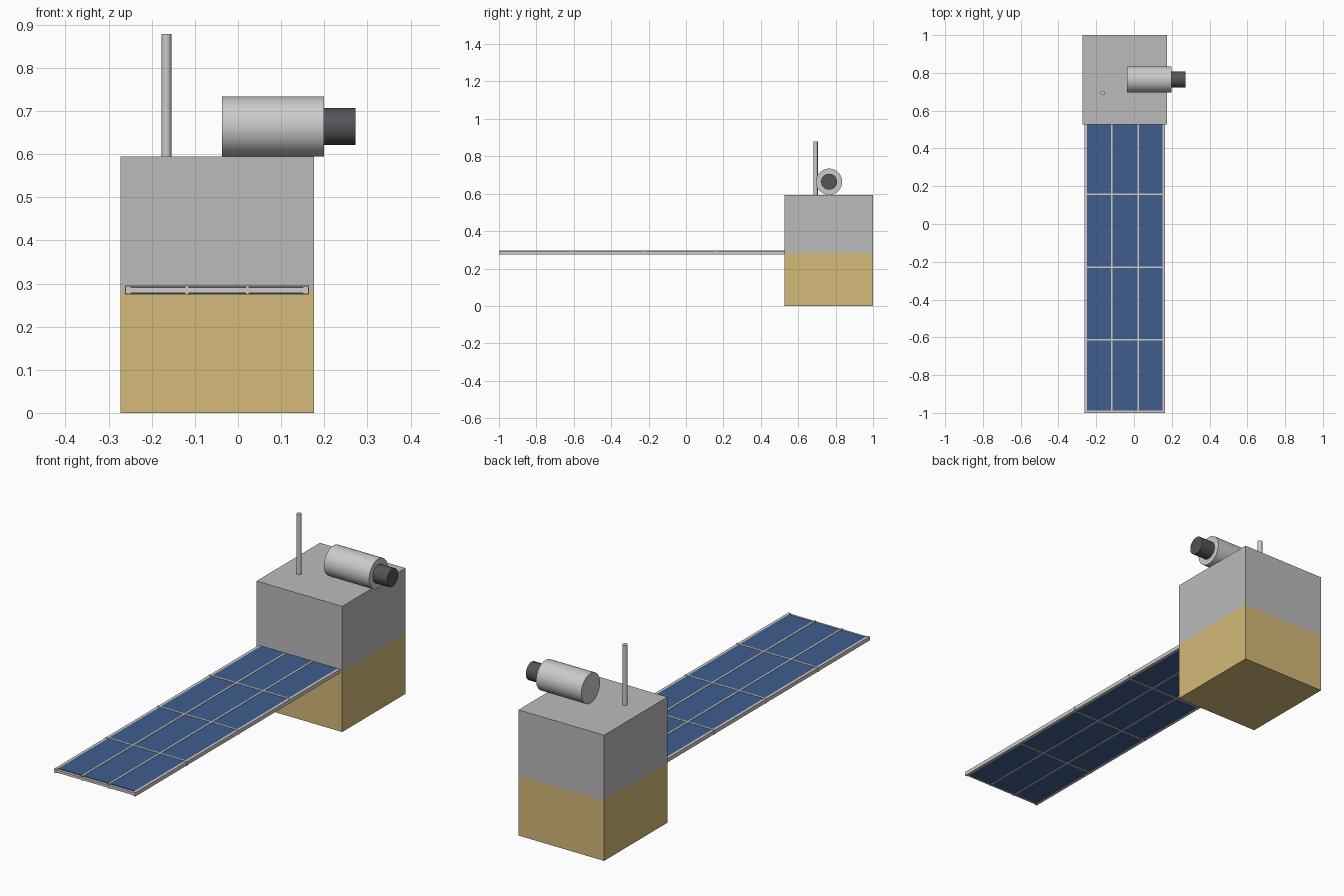
import bpy, bmesh
from math import pi
from mathutils import Vector, Matrix

if "Cube" in bpy.data.objects:
    bpy.data.objects.remove(bpy.data.objects["Cube"])


def material(name, rgb):
    m = bpy.data.materials.new(name)
    m.diffuse_color = (*rgb, 1)
    m.use_nodes = True
    m.node_tree.nodes["Principled BSDF"].inputs["Base Color"].default_value = m.diffuse_color
    return m


GREY = material("body_grey", (0.5, 0.5, 0.5))
GOLD = material("gold_foil", (0.66, 0.49, 0.19))
BLUE = material("solar_blue", (0.05, 0.11, 0.27))
DARK = material("lens_dark", (0.09, 0.09, 0.1))
PALE = material("frame_pale", (0.62, 0.6, 0.58))


def finish(name, bm, *mats):
    me = bpy.data.meshes.new(name)
    bm.to_mesh(me)
    bm.free()
    ob = bpy.data.objects.new(name, me)
    bpy.context.collection.objects.link(ob)
    for m in mats:
        me.materials.append(m)
    return ob


def add_box(bm, lo, hi):
    lo, hi = Vector(lo), Vector(hi)
    size = hi - lo
    mat = Matrix.Translation((lo + hi) / 2) @ Matrix.Diagonal((*size, 1))
    bmesh.ops.create_cube(bm, size=1, matrix=mat)


def cylinder(name, start, length, radius, axis, mat=None, sides=48):
    rot = (0, pi / 2, 0) if axis == 'X' else (0, 0, 0)
    offset = Vector((length / 2, 0, 0)) if axis == 'X' else Vector((0, 0, length / 2))
    bpy.ops.mesh.primitive_cylinder_add(vertices=sides, radius=radius, depth=length,
                                        location=Vector(start) + offset, rotation=rot)
    ob = bpy.context.object
    ob.name = name
    if mat:
        ob.data.materials.append(mat)
    bpy.ops.object.shade_smooth_by_angle()
    return ob


# Body: one box cut at mid height, foil on the lower half
TOP, SPLIT = 0.594, 0.284
bm = bmesh.new()
add_box(bm, (-0.272, 0.527, 0), (0.176, 1.0, TOP))
bmesh.ops.bisect_plane(bm, geom=bm.verts[:] + bm.edges[:] + bm.faces[:],
                       plane_co=(0, 0, SPLIT), plane_no=(0, 0, 1))
for f in bm.faces:
    f.material_index = int(f.calc_center_median().z < SPLIT)
finish("body", bm, GREY, GOLD)

# Solar panel slab, its root slightly sunk in the body
CX, CY, Y0, Y1, Z = -0.0485, -0.228, -1.0, 0.544, 0.2845
bm = bmesh.new()
add_box(bm, (CX - 0.2, Y0 + 0.013, Z - 0.009), (CX + 0.2, Y1, Z + 0.009))
finish("solar_panel", bm, BLUE)

# Outer frame: two side rails and an end rail
bm = bmesh.new()
for s in (-1, 1):
    x = CX + s * 0.206
    add_box(bm, (x - 0.0065, Y0, Z - 0.009), (x + 0.0065, Y1, Z + 0.009))
add_box(bm, (CX - 0.2, Y0, Z - 0.006), (CX + 0.2, Y0 + 0.013, Z + 0.006))
finish("panel_frame", bm, PALE)

# Thin dividers, proud on both sides: three columns, four rows
bm = bmesh.new()
for x in (CX - 0.0705, CX + 0.0705):
    add_box(bm, (x - 0.004, Y0 + 0.003, Z - 0.0105), (x + 0.004, Y1, Z + 0.0105))
for i in (-1, 0, 1):
    y = CY + i * 0.386
    add_box(bm, (CX - 0.2135, y - 0.004, Z - 0.0105), (CX + 0.2135, y + 0.004, Z + 0.0105))
finish("panel_dividers", bm, PALE)

# Camera barrel lying on the roof, with a dark lens
cylinder("camera_barrel", (-0.037, 0.765, 0.664), 0.236, 0.07, 'X')
cylinder("camera_lens", (0.18, 0.765, 0.664), 0.092, 0.0425, 'X', DARK)

# Antenna rod
cylinder("antenna", (-0.166, 0.693, TOP - 0.01), 0.294, 0.0115, 'Z', sides=24)
